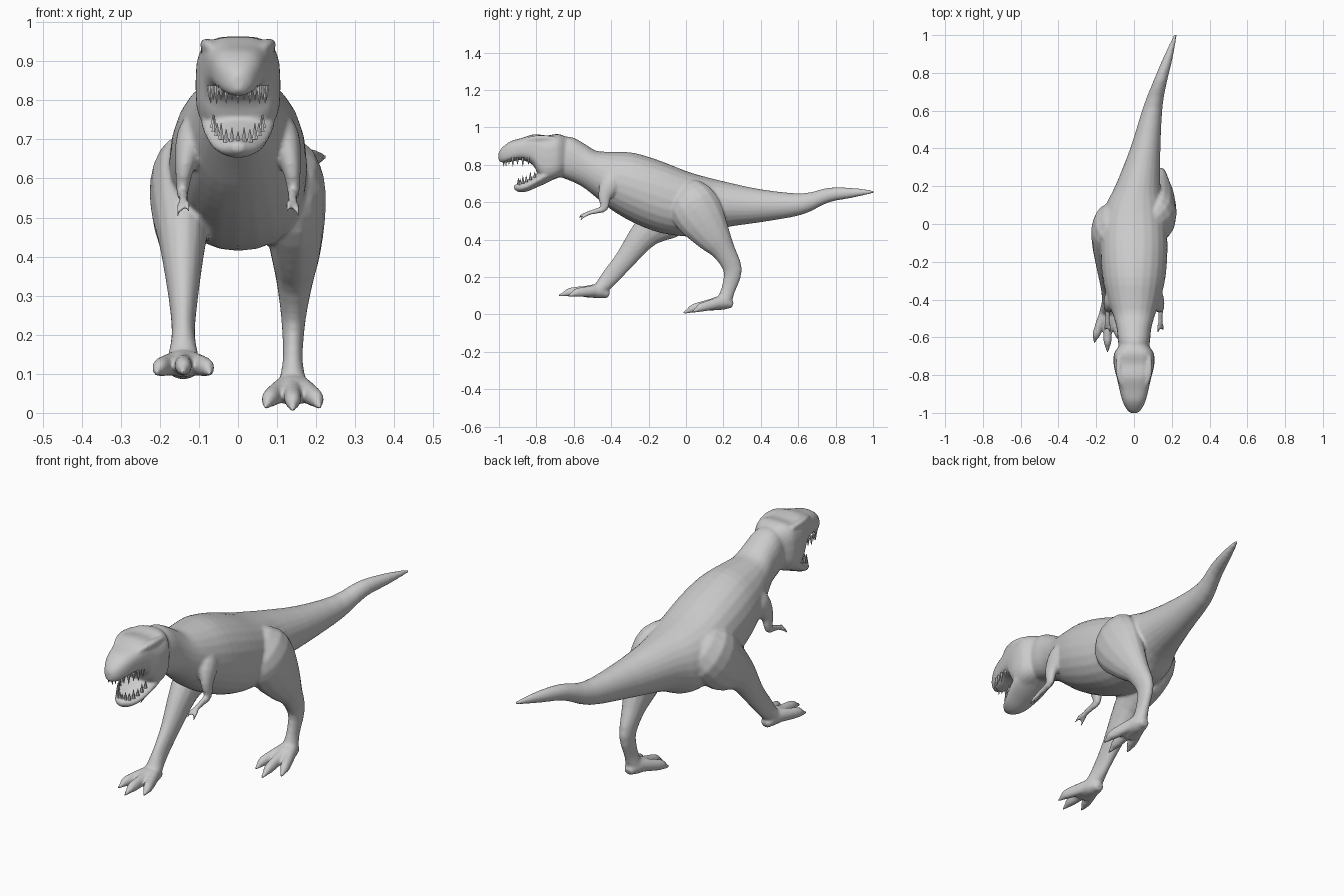
import bpy, bmesh
from math import sin, cos, pi, radians, copysign
from mathutils import Vector, Matrix


def smooth_sections(secs, steps):
    # Catmull-Rom interpolation of section tuples
    out = []
    for i in range(len(secs) - 1):
        a, b, c, d = (secs[max(0, min(len(secs) - 1, i + k))] for k in (-1, 0, 1, 2))
        for s in range(steps):
            t = s / steps
            out.append([0.5 * (2 * q + (r - p) * t + (2 * p - 5 * q + 4 * r - u) * t * t
                               + (3 * q - p - 3 * r + u) * t ** 3)
                        for p, q, r, u in zip(a, b, c, d)])
    out.append(list(secs[-1]))
    return out


def add_object(name, bm):
    bmesh.ops.recalc_face_normals(bm, faces=bm.faces)
    me = bpy.data.meshes.new(name)
    bm.to_mesh(me)
    bm.free()
    ob = bpy.data.objects.new(name, me)
    bpy.context.collection.objects.link(ob)
    return ob


def skin(bm, rings):
    vs = [[bm.verts.new(p) for p in r] for r in rings]
    n = len(vs[0])
    for a, b in zip(vs, vs[1:]):
        for i in range(n):
            bm.faces.new((a[i], a[(i + 1) % n], b[(i + 1) % n], b[i]))
    bm.faces.new(vs[0])
    bm.faces.new(vs[-1])


def ring(center, u, v, ru, rv, power, n):
    pts = []
    for i in range(n):
        c, s = cos(2 * pi * i / n), sin(2 * pi * i / n)
        pts.append(center + u * ru * copysign(abs(c) ** (2 / power), c)
                   + v * rv * copysign(abs(s) ** (2 / power), s))
    return pts


def hull(bm, secs, steps=3, n=24):
    # upright rings: (y, centre x, bottom z, top z, half width, squareness)
    X, Z = Vector((1, 0, 0)), Vector((0, 0, 1))
    skin(bm, [ring(Vector((cx, y, (zb + zt) / 2)), X, Z, max(rx, .003),
                   max((zt - zb) / 2, .003), p, n)
              for y, cx, zb, zt, rx, p in smooth_sections(secs, steps)])


def limb(bm, secs, flip=1, steps=3, n=14):
    # rings square to the path: (x, y, z, half width, half depth)
    secs = smooth_sections(secs, steps)
    pts = [Vector((s[0] * flip, s[1], s[2])) for s in secs]
    rings = []
    for i, s in enumerate(secs):
        t = (pts[min(i + 1, len(pts) - 1)] - pts[max(i - 1, 0)]).normalized()
        u = Vector((1, 0, 0))
        u = (u - t * u.dot(t)).normalized()
        rings.append(ring(pts[i], u, t.cross(u), max(s[3], .003), max(s[4], .003), 2, n))
    skin(bm, rings)


body = bmesh.new()

# neck, trunk and tail
hull(body, [
    (-.72, 0, .75, .945, .07, 2.3), (-.62, 0, .715, .95, .085, 2.3),
    (-.55, 0, .68, .917, .092, 2.2), (-.48, 0, .625, .875, .112, 2.2),
    (-.40, 0, .56, .87, .14, 2.1), (-.28, 0, .49, .864, .167, 2.1),
    (-.14, 0, .437, .822, .177, 2.2), (0, 0, .417, .767, .172, 2.2),
    (.10, .005, .42, .737, .155, 2.1), (.20, .02, .463, .712, .12, 2),
    (.40, .06, .493, .669, .08, 2), (.62, .10, .533, .647, .051, 2),
    (.76, .14, .598, .677, .036, 2), (.88, .18, .622, .677, .025, 2),
    (1.003, .22, .648, .663, .007, 2)])

# skull with upper jaw
hull(body, [
    (-.64, 0, .75, .95, .075, 2.5), (-.685, 0, .73, .965, .105, 3.2),
    (-.74, 0, .715, .957, .108, 3.2), (-.785, 0, .74, .962, .099, 3.2),
    (-.82, 0, .80, .962, .09, 3), (-.88, 0, .825, .943, .076, 2.8),
    (-.94, 0, .815, .925, .06, 2.6), (-.985, 0, .812, .89, .036, 2.4),
    (-1.002, 0, .825, .865, .013, 2)])

# lower jaw, hanging open
hull(body, [
    (-.69, 0, .73, .82, .09, 2), (-.75, 0, .70, .79, .095, 1.9),
    (-.80, 0, .678, .75, .085, 1.8), (-.85, 0, .657, .718, .068, 1.8),
    (-.89, 0, .653, .702, .046, 1.8), (-.92, 0, .668, .692, .014, 2)])

for side in (-1, 1):
    # brow ridge
    limb(body, [(.08, -.70, .938, .012, .014), (.08, -.77, .943, .018, .016),
                (.07, -.83, .938, .015, .014), (.055, -.88, .922, .006, .006)], side)
    # arm with two clawed fingers
    for path in (
        [(.085, -.35, .75, .04, .06), (.116, -.40, .70, .043, .06),
         (.136, -.435, .63, .025, .036), (.142, -.437, .57, .016, .021),
         (.14, -.48, .553, .013, .015), (.14, -.53, .54, .012, .011)],
        [(.137, -.515, .542, .009, .009), (.130, -.55, .533, .008, .009),
         (.127, -.58, .512, .004, .004)],
        [(.143, -.515, .542, .009, .009), (.150, -.545, .525, .008, .009),
         (.153, -.567, .502, .004, .004)]):
        limb(body, path, side)

# rear leg (standing)
limb(body, [
    (.06, -.03, .68, .04, .07), (.128, .02, .615, .08, .125),
    (.142, .07, .53, .083, .135), (.147, .145, .42, .066, .098),
    (.145, .205, .335, .047, .062), (.142, .25, .235, .031, .05),
    (.14, .225, .13, .026, .038), (.14, .20, .06, .042, .042)])
# forward leg (stepping)
limb(body, [
    (-.06, .05, .68, .04, .07), (-.13, 0, .615, .083, .13),
    (-.142, -.09, .53, .082, .128), (-.142, -.215, .435, .06, .082),
    (-.14, -.325, .295, .038, .056), (-.14, -.405, .20, .03, .048),
    (-.14, -.46, .135, .042, .036)])


def foot(x, heel_y, heel_z, toe_z):
    def sec(fx, dy, dz, rx, rz):
        k = dy / -.265
        return (x + fx, heel_y + dy, heel_z + (toe_z - heel_z) * k + dz, rx, rz)
    # sole pad, then three toes each ending in a claw
    limb(body, [sec(0, 0, .02, .02, .016), sec(0, -.04, .036, .04, .036),
                sec(0, -.09, .038, .05, .036), sec(0, -.14, .026, .036, .024)])
    for dx, reach in ((-.07, -.22), (0, -.27), (.07, -.22)):
        limb(body, [
            sec(dx * .2, -.05, .045, .026, .032), sec(dx * .6, reach * .55, .034, .023, .028),
            sec(dx * .84, reach * .78, .026, .021, .024), sec(dx * .93, reach * .88, .016, .013, .014),
            sec(dx, reach, .006, .004, .005)])


foot(.14, .25, .03, .0)
foot(-.14, -.412, .082, .095)

# fuse the overlapping volumes into one soft skin
ob = add_object("body_skin", body)
fuse = ob.modifiers.new("fuse", 'REMESH')
fuse.mode = 'VOXEL'
fuse.voxel_size = .007
fuse.use_smooth_shade = True
soft = ob.modifiers.new("soften", 'SMOOTH')
soft.factor = .5
soft.iterations = 5


def teeth(name, count, half_w, y0, length, base, drop, size, down):
    bm = bmesh.new()
    for i in range(count):
        a = radians(-85 + 170 * i / (count - 1))
        h = size * (1 if i % 2 else .8)
        z = base - drop * cos(a) + (-h / 2 if down else h / 2)
        m = Matrix.Translation((half_w * sin(a), y0 - length * cos(a), z))
        if down:
            m = m @ Matrix.Rotation(pi, 4, 'X')
        bmesh.ops.create_cone(bm, cap_ends=True, segments=6, radius1=.0085,
                              radius2=.001, depth=h, matrix=m)
    tooth_row = add_object(name, bm)
    tooth_row.select_set(True)
    bpy.context.view_layer.objects.active = tooth_row


teeth("upper_teeth", 15, .073, -.83, .145, .838, 0, .046, True)
teeth("lower_teeth", 13, .064, -.80, .098, .735, .048, .042, False)
bpy.ops.object.shade_smooth_by_angle(angle=radians(40))
